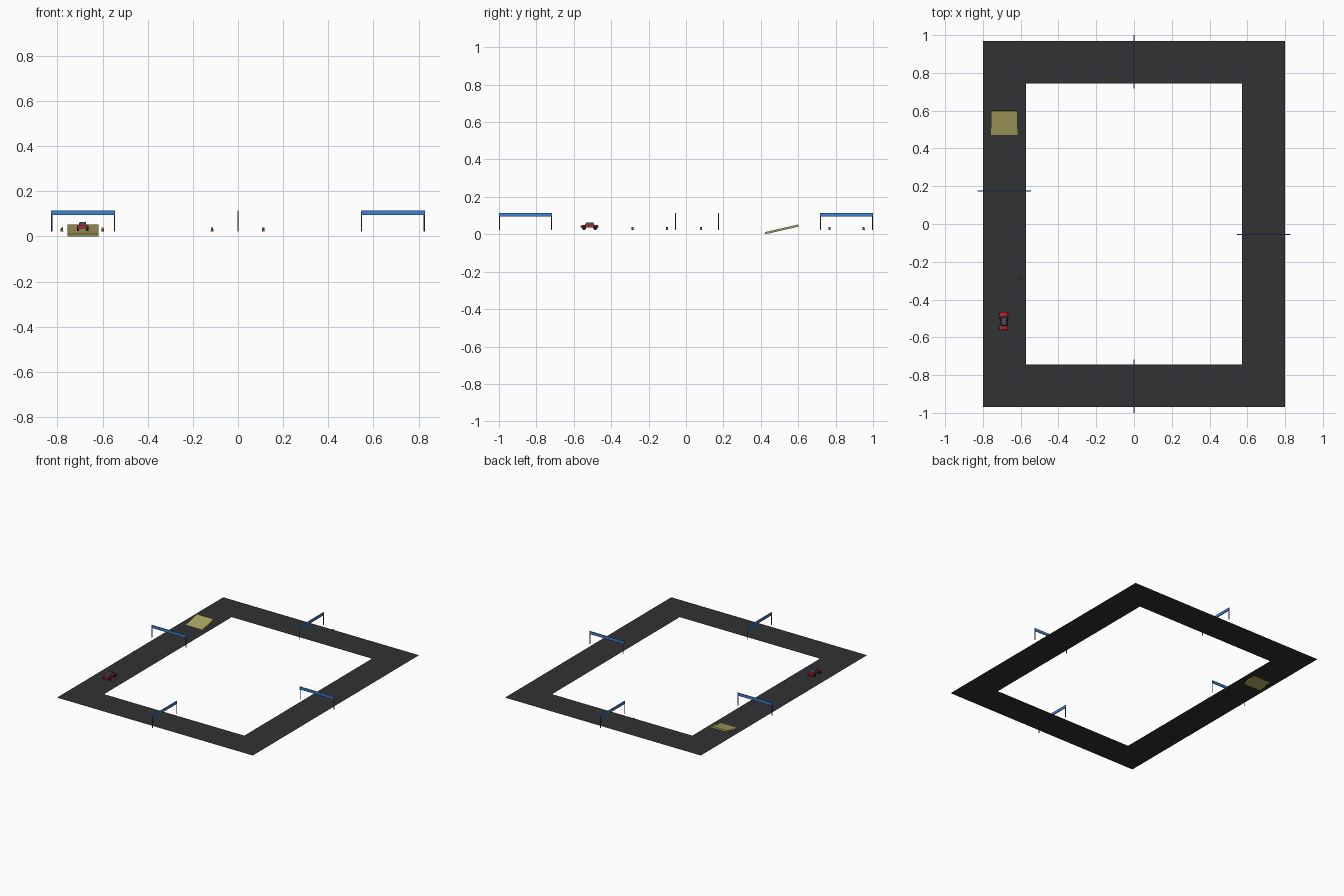
import bpy, bmesh, math
from mathutils import Matrix

if "Cube" in bpy.data.objects:
    bpy.data.objects.remove(bpy.data.objects["Cube"])

Z = 0.0225  # track level


def material(name, rgb):
    m = bpy.data.materials.new(name)
    m.diffuse_color = (*rgb, 1)
    m.use_nodes = True
    m.node_tree.nodes["Principled BSDF"].inputs["Base Color"].default_value = m.diffuse_color
    return m


ASPHALT = material("asphalt", (0.032, 0.031, 0.034))
BLUE = material("blue", (0.045, 0.22, 0.65))
DARK = material("dark_metal", (0.08, 0.08, 0.09))
WOOD = material("ramp_wood", (0.40, 0.36, 0.11))
RED = material("red", (0.45, 0.02, 0.03))
GLASS = material("glass", (0.06, 0.075, 0.095))
RUBBER = material("rubber", (0.012, 0.012, 0.012))
ORANGE = material("orange", (0.75, 0.27, 0.04))


def finish(bm, name, mat):
    me = bpy.data.meshes.new(name)
    bm.to_mesh(me)
    bm.free()
    ob = bpy.data.objects.new(name, me)
    me.materials.append(mat)
    bpy.context.collection.objects.link(ob)
    return ob


def box(name, loc, size, mat, taper=(1, 1), rot_x=0):
    bm = bmesh.new()
    bmesh.ops.create_cube(bm, size=1)
    for v in bm.verts:
        if v.co.z > 0:
            v.co.x *= taper[0]
            v.co.y *= taper[1]
    bmesh.ops.scale(bm, vec=size, verts=bm.verts)
    bmesh.ops.rotate(bm, matrix=Matrix.Rotation(rot_x, 3, 'X'), verts=bm.verts)
    bmesh.ops.translate(bm, vec=loc, verts=bm.verts)
    return finish(bm, name, mat)


def cylinder(name, loc, r1, r2, depth, mat, sides=12, axis='Z'):
    bm = bmesh.new()
    bmesh.ops.create_cone(bm, cap_ends=True, segments=sides,
                          radius1=r1, radius2=r2, depth=depth)
    if axis == 'X':
        bmesh.ops.rotate(bm, matrix=Matrix.Rotation(math.pi / 2, 3, 'Y'), verts=bm.verts)
    bmesh.ops.translate(bm, vec=loc, verts=bm.verts)
    return finish(bm, name, mat)


# Flat rectangular ring of track
bm = bmesh.new()
corners = [(-1, -1), (1, -1), (1, 1), (-1, 1)]
outer = [bm.verts.new((x * 0.80, y * 0.97, Z)) for x, y in corners]
inner = [bm.verts.new((x * 0.573, y * 0.745, Z)) for x, y in corners]
for i in range(4):
    j = (i + 1) % 4
    bm.faces.new((outer[i], outer[j], inner[j], inner[i]))
finish(bm, "track", ASPHALT)


# Gates: two posts and a banner beam across the track
def gate(name, x, y, along_x):
    half, top = 0.1385, 0.115
    for s in (-1, 1):
        px, py = (x + s * half, y) if along_x else (x, y + s * half)
        cylinder(name + "_post", (px, py, (Z + top) / 2), 0.003, 0.003, top - Z, DARK, 10)
    size = (0.283, 0.006, 0.020) if along_x else (0.006, 0.283, 0.020)
    box(name + "_banner", (x, y, 0.1045), size, BLUE)


gate("left_gate", -0.686, 0.174, True)
gate("right_gate", 0.686, -0.056, True)
gate("front_gate", 0, -0.8585, False)
gate("back_gate", 0, 0.8585, False)

# Jump ramp: tilted slab sinking through the track
box("jump_ramp", (-0.687, 0.512, 0.0262), (0.138, 0.182, 0.0115), WOOD,
    rot_x=math.radians(13))

# Small orange markers
for x, y in [(-0.60, 0.08), (-0.78, -0.102), (-0.60, -0.285),
             (-0.115, 0.767), (0.112, 0.95)]:
    cylinder("marker", (x, y, Z + 0.008), 0.006, 0.005, 0.016, ORANGE, 8)

# Toy car
cx, cy = -0.688, -0.515
box("car_body", (cx, cy, Z + 0.020), (0.036, 0.092, 0.015), RED, (0.94, 0.96))
box("car_cabin", (cx, cy, Z + 0.034), (0.034, 0.052, 0.013), GLASS, (0.84, 0.72))
box("car_roof", (cx, cy, Z + 0.0408), (0.027, 0.034, 0.0014), GLASS)
for s in (-1, 1):
    box("car_bumper", (cx, cy + s * 0.044, Z + 0.017), (0.044, 0.008, 0.009), RED)
    for t in (-1, 1):
        w = (cx + s * 0.0205, cy + t * 0.030, Z + 0.012)
        cylinder("car_wheel", w, 0.0115, 0.0115, 0.010, RUBBER, 16, 'X')
        box("car_fender", (cx + s * 0.019, cy + t * 0.032, Z + 0.0245),
            (0.012, 0.026, 0.004), RED)
